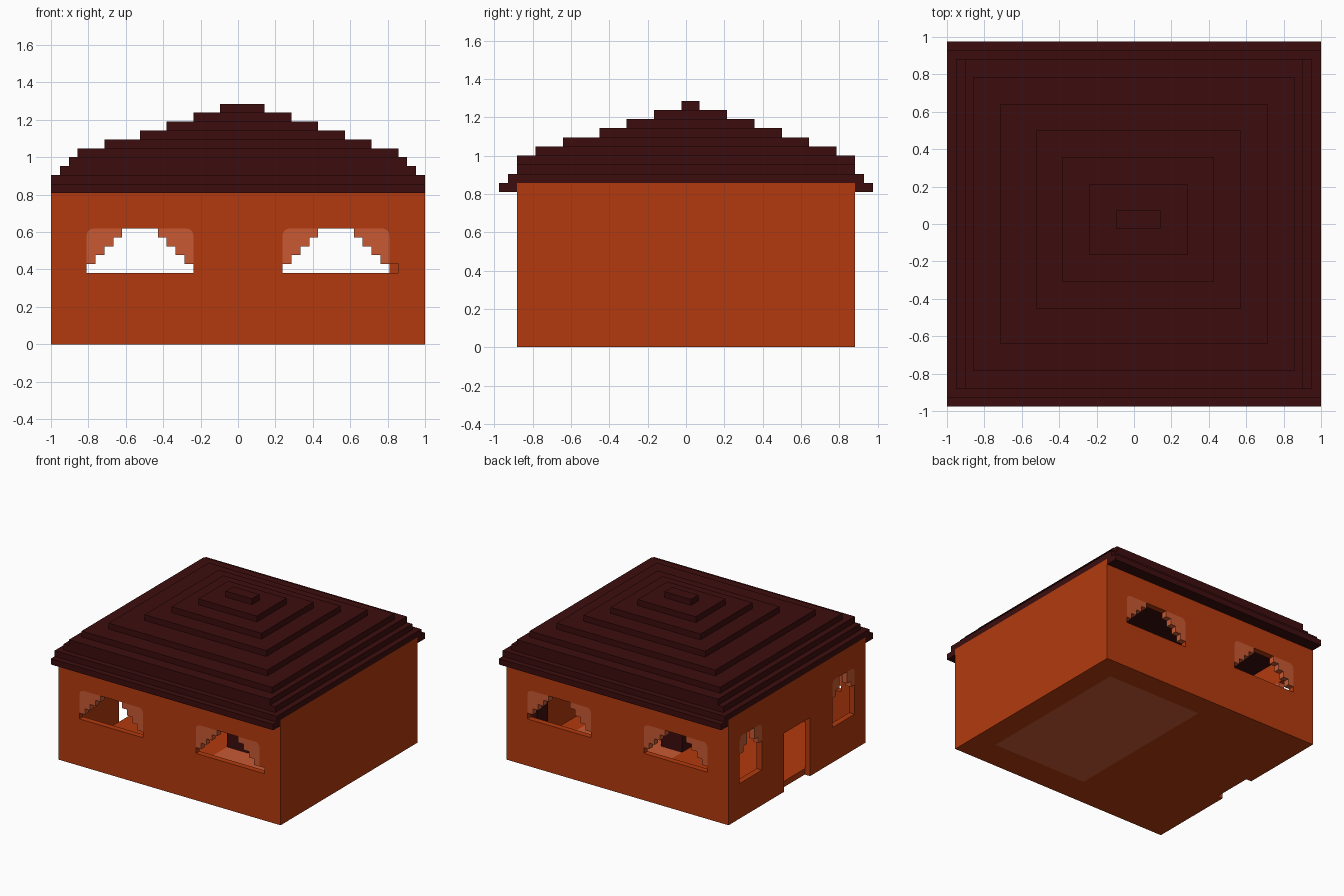
import bpy, bmesh, math

if "Cube" in bpy.data.objects:
    bpy.data.objects.remove(bpy.data.objects["Cube"])

U = 1 / 21  # all sizes below are in blocks of this size


def material(name, col):
    m = bpy.data.materials.new(name)
    m.diffuse_color = (*col, 1)
    m.use_nodes = True
    m.node_tree.nodes["Principled BSDF"].inputs["Base Color"].default_value = m.diffuse_color
    return m


ORANGE = material("orange_clay", (0.45, 0.042, 0.0044))
LIGHT = material("light_clay", (0.578, 0.102, 0.034))
DARK = material("dark_roof", (0.045, 0.004, 0.004))


def prism(name, pts, axis, a, b, mat):
    """Extrude a 2D outline along an axis from a to b."""
    place = {'x': lambda p, d: (d, p[0], p[1]),
             'y': lambda p, d: (p[0], d, p[1]),
             'z': lambda p, d: (p[0], p[1], d)}[axis]
    bm = bmesh.new()
    lo = [bm.verts.new([c * U for c in place(p, a)]) for p in pts]
    hi = [bm.verts.new([c * U for c in place(p, b)]) for p in pts]
    n = len(pts)
    bm.faces.new(lo)
    bm.faces.new(hi)
    for i in range(n):
        j = (i + 1) % n
        bm.faces.new((lo[i], lo[j], hi[j], hi[i]))
    bmesh.ops.recalc_face_normals(bm, faces=bm.faces)
    me = bpy.data.meshes.new(name)
    bm.to_mesh(me)
    bm.free()
    me.materials.append(mat)
    ob = bpy.data.objects.new(name, me)
    bpy.context.collection.objects.link(ob)
    return ob


def box(name, x0, x1, y0, y1, z0, z1, mat):
    return prism(name, [(x0, y0), (x1, y0), (x1, y1), (x0, y1)], 'z', z0, z1, mat)


def cut(target, cutter):
    cutter.hide_render = True
    cutter.hide_viewport = True
    mod = target.modifiers.new(cutter.name, 'BOOLEAN')
    mod.operation = 'DIFFERENCE'
    mod.solver = 'EXACT'
    mod.object = cutter


R = 0.8  # rounding of the window corners


def rounded(u, s, zt):
    """Arc at a top corner, from the side edge to the top edge."""
    return [(u + s * R * (1 - math.cos(t)), zt - R * (1 - math.sin(t)))
            for t in (i * math.pi / 8 for i in range(5))]


def window_outline(u0, u1, zb, zt):
    return [(u0, zb)] + rounded(u0, 1, zt) + rounded(u1, -1, zt)[::-1] + [(u1, zb)]


def arch_corner(name, u, s, zb, insets, axis, a, b):
    """Light stepped filler in one upper corner of a window."""
    zt = zb + len(insets)
    pts = [(u, zb)] + rounded(u, s, zt)
    for k in reversed(range(len(insets))):
        for z in (zb + k + 1, zb + k):
            p = (u + s * insets[k], z)
            pts.append(p)
    prism(name, pts, axis, a, b, LIGHT)


# Walls and floor: one hollow block
walls = box("walls_and_floor", -21, 21, -18.5, 18.5, 0, 18, ORANGE)
cut(walls, box("room_cutter", -20, 20, -17.5, 17.5, 1, 20, ORANGE))

# Front and back windows with stepped arches
for side, (u0, u1) in (("left", (-17, -5)), ("right", (5, 17))):
    cut(walls, prism(side + "_window_cutter", window_outline(u0, u1, 8, 13), 'y', -25, 25, ORANGE))
    for wall, a, b in (("front", -18.5, -17.5), ("back", 17.5, 18.5)):
        for u, s in ((u0, 1), (u1, -1)):
            arch_corner(f"{wall}_{side}_arch", u, s, 9, [1, 2, 3, 4], 'y', a, b)
cut(walls, box("sill_notch_cutter", 16.5, 18, -19, -17, 8, 9, ORANGE))

# Narrow windows on the left side
for side, u0, u1 in (("near", -15.5, -9.5), ("far", 9.5, 15.5)):
    cut(walls, prism(side + "_side_window_cutter", window_outline(u0, u1, 6, 14), 'x', -25, -19, ORANGE))
    for u, s in ((u0, 1), (u1, -1)):
        arch_corner(side + "_side_arch", u, s, 11, [1, 2, 2], 'x', -21, -20)

# Doorway on the left side, cut down to the ground
cut(walls, box("door_cutter", -23, -20, -3.5, 3.5, -1, 10, ORANGE))

# Light floor panel
cut(walls, box("floor_cutter", -1, 17, -13.5, 14.5, -1, 3, ORANGE))
box("floor_panel", -1, 17, -13.5, 14.5, 0, 1, LIGHT)

# Dark post and cupboard inside
box("post", -1, 3, -1.5, 2.5, 1, 18, DARK)
box("cupboard", 18, 20, 11.5, 14.5, 1, 9, DARK)

# Eaves in front and behind
for name, s in (("front_eave", -1), ("back_eave", 1)):
    y0, y1 = sorted((s * 18.5, s * 20.5))
    box(name, -21, 21, y0, y1, 17, 18, DARK)

# Stepped roof layers: x0, x1, y0, y1
layers = [(-21, 21, -19.5, 19.5), (-20, 20, -18.5, 18.5), (-19, 19, -18.5, 18.5),
          (-18, 18, -16.5, 16.5), (-15, 15, -13.5, 13.5), (-11, 12, -9.5, 10.5),
          (-8, 9, -6.5, 7.5), (-5, 6, -3.5, 4.5), (-2, 3, -0.5, 1.5)]
for i, layer in enumerate(layers):
    box(f"roof_layer_{i + 1}", *layer, 18 + i, 19 + i, DARK)
